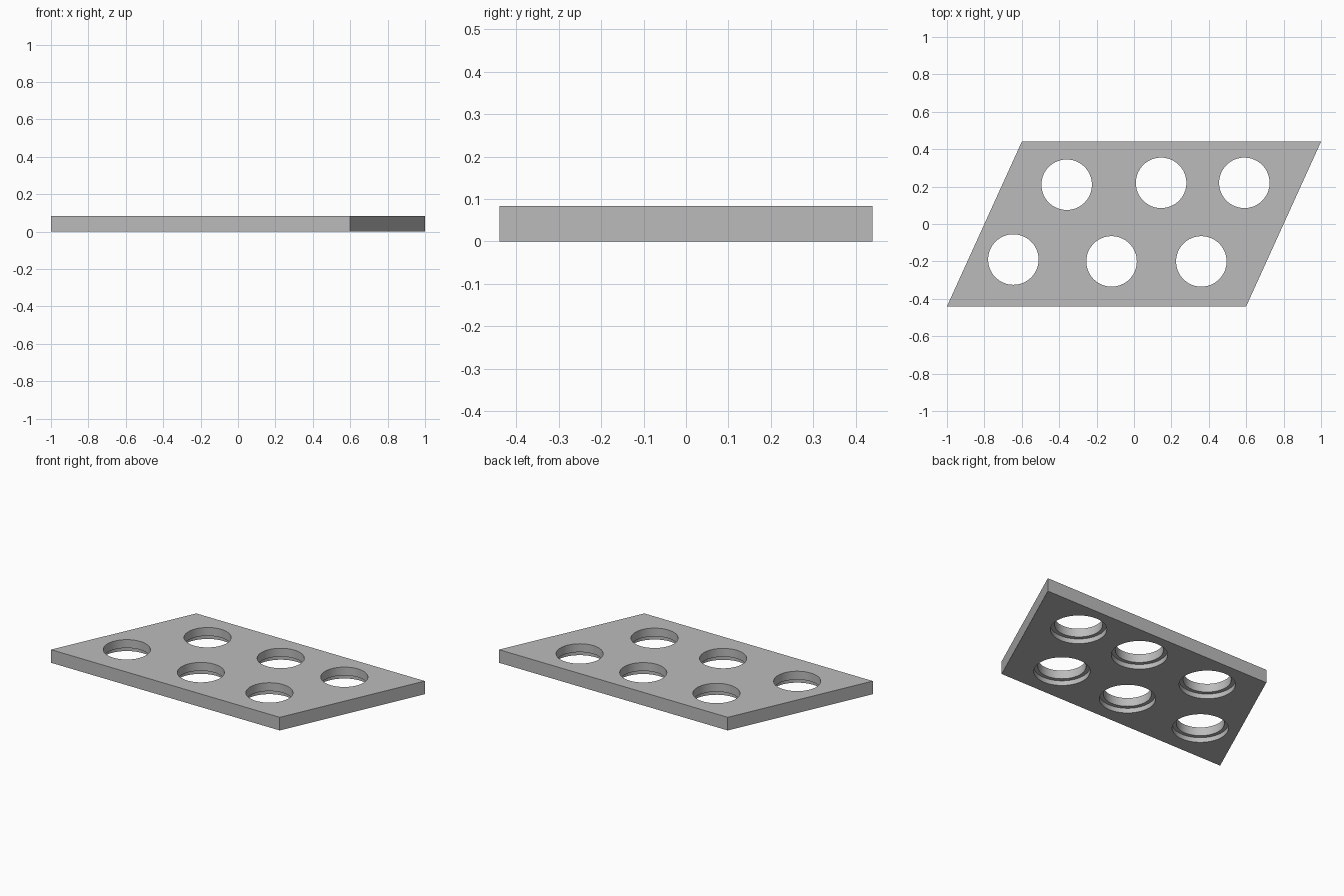
import bpy, bmesh, math
from mathutils import Vector

if "Cube" in bpy.data.objects:
    bpy.data.objects.remove(bpy.data.objects["Cube"], do_unlink=True)

THICK = 0.083
LEDGE = 0.03
HOLE_R, BORE_R = 0.135, 0.158
SEGMENTS = 64
OUTLINE = [(-1, -0.44), (0.6, -0.44), (1, 0.44), (-0.6, 0.44)]
HOLES = [(-0.36, 0.21), (0.145, 0.22), (0.59, 0.22),
         (-0.645, -0.19), (-0.12, -0.2), (0.36, -0.2)]


def make_object(name, bm):
    bmesh.ops.recalc_face_normals(bm, faces=bm.faces)
    mesh = bpy.data.meshes.new(name)
    bm.to_mesh(mesh)
    bm.free()
    obj = bpy.data.objects.new(name, mesh)
    bpy.context.collection.objects.link(obj)
    return obj


def add_stepped_plug(bm, x, y):
    # Wide bore below, narrower hole above, as one closed solid
    profile = [(BORE_R, -0.05), (BORE_R, LEDGE), (HOLE_R, LEDGE), (HOLE_R, THICK + 0.05)]
    angles = [2 * math.pi * i / SEGMENTS for i in range(SEGMENTS)]
    rings = [[bm.verts.new((x + r * math.cos(a), y + r * math.sin(a), z)) for a in angles]
             for r, z in profile]
    for low, high in zip(rings, rings[1:]):
        for i in range(SEGMENTS):
            j = (i + 1) % SEGMENTS
            bm.faces.new((low[i], low[j], high[j], high[i]))
    bm.faces.new(rings[0][::-1])
    bm.faces.new(rings[-1])


# Slanted plate
bm = bmesh.new()
base = bm.faces.new([bm.verts.new((x, y, 0)) for x, y in OUTLINE])
top = bmesh.ops.extrude_face_region(bm, geom=[base])["geom"]
bmesh.ops.translate(bm, vec=Vector((0, 0, THICK)),
                    verts=[v for v in top if isinstance(v, bmesh.types.BMVert)])
plate = make_object("plate", bm)

grey = bpy.data.materials.new("plain grey")
grey.use_nodes = True
colour = (0.5, 0.5, 0.5, 1)
grey.diffuse_color = colour
grey.node_tree.nodes["Principled BSDF"].inputs["Base Color"].default_value = colour
plate.data.materials.append(grey)

# Six counterbored holes
bm = bmesh.new()
for x, y in HOLES:
    add_stepped_plug(bm, x, y)
cutter = make_object("hole_cutter", bm)
cutter.data.materials.append(grey)
cutter.hide_render = True

cut = plate.modifiers.new("holes", "BOOLEAN")
cut.operation = "DIFFERENCE"
cut.solver = "EXACT"
cut.object = cutter

bpy.ops.object.select_all(action="DESELECT")
plate.select_set(True)
bpy.context.view_layer.objects.active = plate
bpy.ops.object.modifier_apply(modifier=cut.name)
bpy.data.objects.remove(cutter, do_unlink=True)
bpy.ops.object.shade_smooth_by_angle(angle=math.radians(30))
